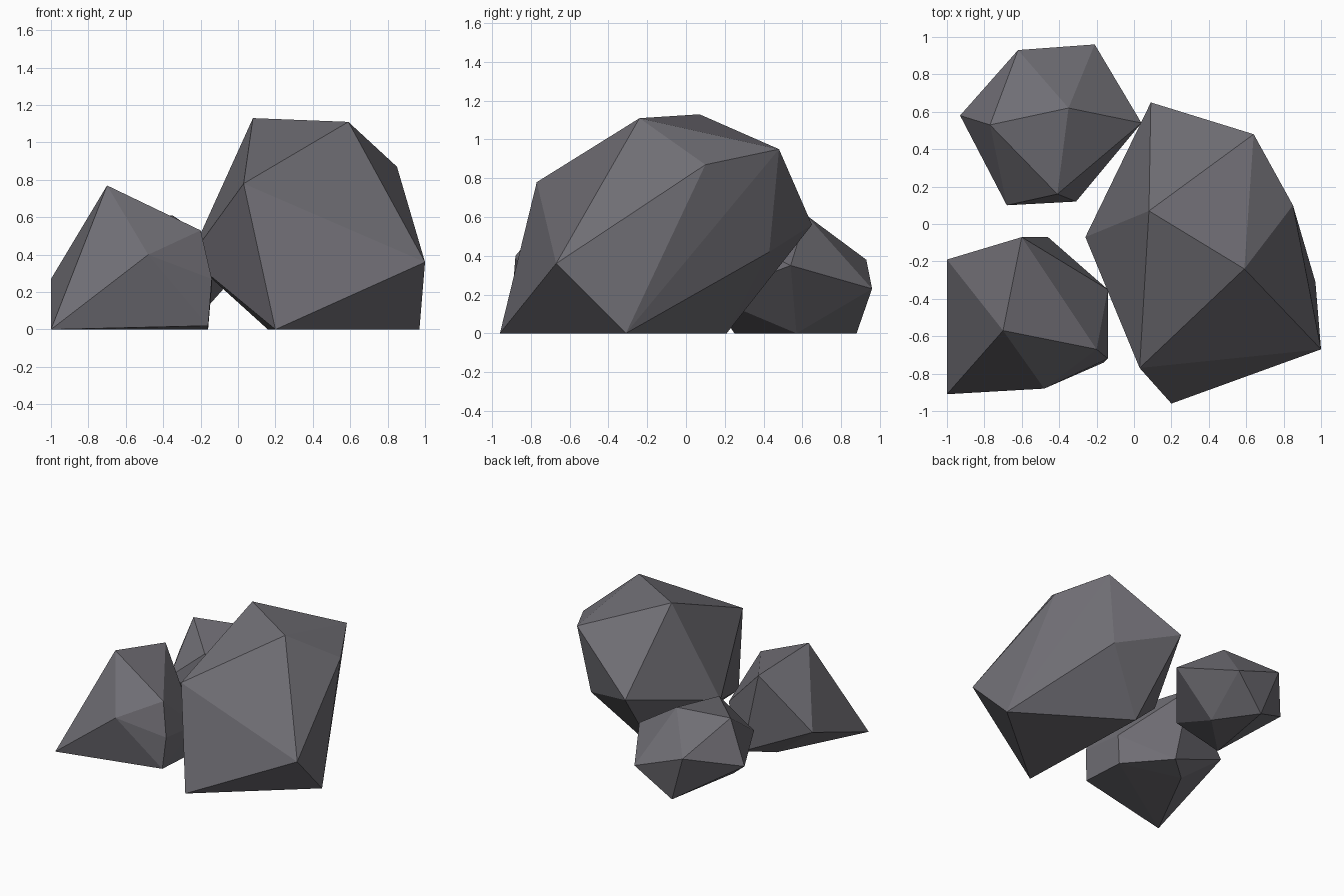
import bpy
import bmesh

# Dark slate material shared by all rocks
slate = bpy.data.materials.new("slate")
slate.diffuse_color = (0.16, 0.155, 0.175, 1)


def rock(name, corners):
    """Flat-faced boulder: convex shell around twelve corner points."""
    bm = bmesh.new()
    for c in corners:
        bm.verts.new(c)
    bmesh.ops.convex_hull(bm, input=bm.verts[:])
    loose = [v for v in bm.verts if not v.link_faces]
    bmesh.ops.delete(bm, geom=loose, context='VERTS')
    bmesh.ops.recalc_face_normals(bm, faces=bm.faces[:])
    mesh = bpy.data.meshes.new(name)
    bm.to_mesh(mesh)
    bm.free()
    mesh.materials.append(slate)
    obj = bpy.data.objects.new(name, mesh)
    bpy.context.collection.objects.link(obj)
    return obj


# Large boulder on the right: crown, waist, foot
rock("large_boulder", [
    (0.08, 0.07, 1.13), (0.59, -0.24, 1.11), (0.64, 0.48, 0.95), (0.85, 0.10, 0.87),
    (0.03, -0.77, 0.78), (0.09, 0.65, 0.56), (0.55, 0.43, 0.42), (-0.26, -0.07, 0.38),
    (1.00, -0.67, 0.36), (0.20, -0.96, 0), (0.97, -0.31, 0), (0.16, 0.21, 0)])

# Medium boulder at front left
rock("medium_boulder", [
    (-0.70, -0.57, 0.77), (-0.60, -0.07, 0.67), (-0.20, -0.67, 0.53), (-0.48, -0.88, 0.40),
    (-1.00, -0.19, 0.27), (-0.14, -0.72, 0.27), (-0.14, -0.35, 0.23), (-0.16, -0.74, 0.02),
    (-0.46, -0.07, 0.02), (-1.00, -0.91, 0), (-0.16, -0.36, 0), (-0.65, -0.23, 0)])

# Small boulder at back left
rock("small_boulder", [
    (-0.35, 0.62, 0.61), (-0.77, 0.53, 0.60), (-0.41, 0.16, 0.54), (-0.62, 0.93, 0.38),
    (0.04, 0.54, 0.35), (-0.68, 0.10, 0.31), (-0.93, 0.58, 0.27), (-0.21, 0.96, 0.23),
    (-0.31, 0.12, 0.19), (-0.49, 0.88, 0), (-0.27, 0.57, 0), (-0.60, 0.25, 0)])
